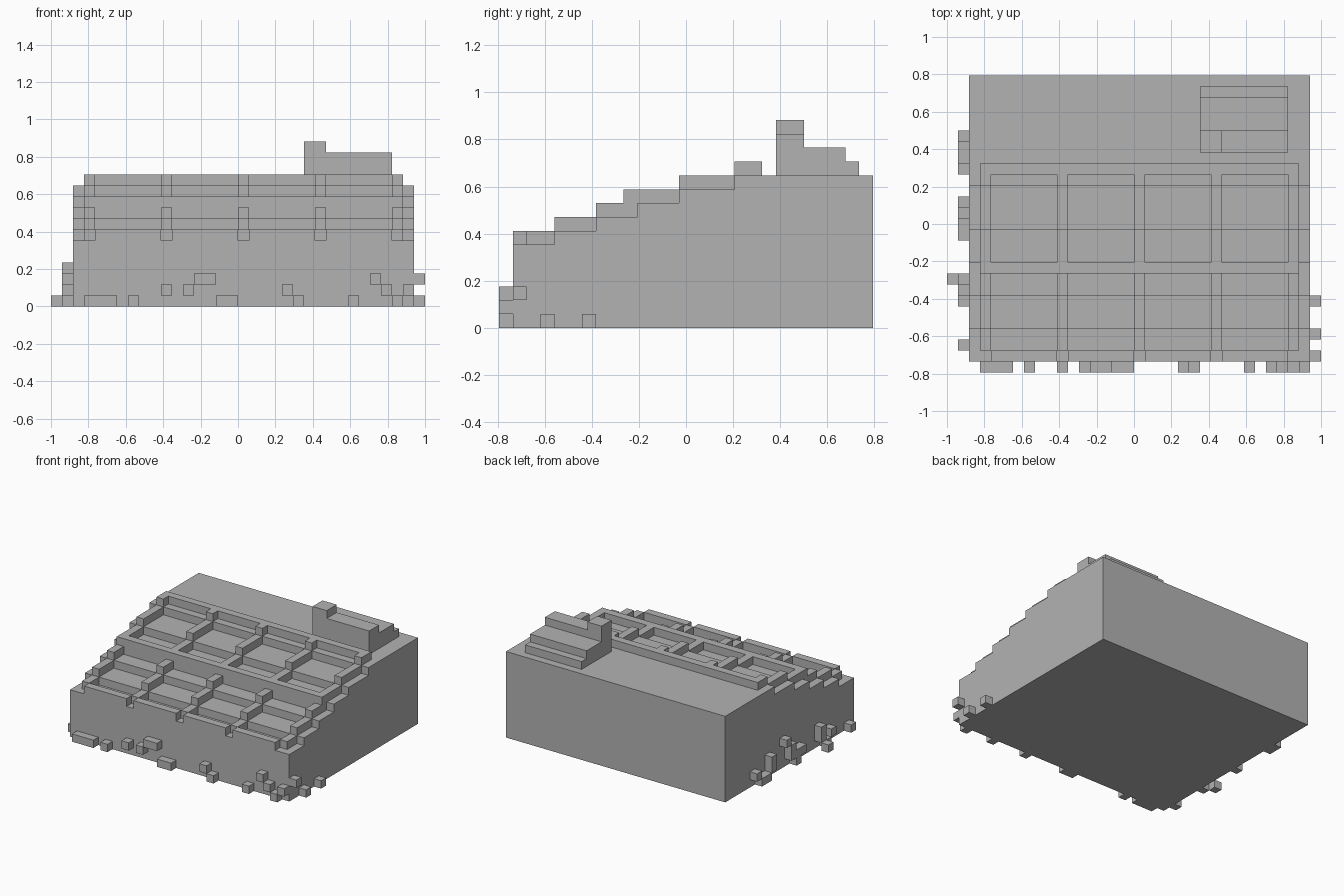
import bpy
import bmesh
from mathutils import Vector

U = 2 / 34                       # one block
ORIGIN = Vector((-1, -13.5 * U, 0))

if "Cube" in bpy.data.objects:
    bpy.data.objects.remove(bpy.data.objects["Cube"], do_unlink=True)

grey = bpy.data.materials.new("plain_grey")
grey.use_nodes = True
grey.diffuse_color = (0.45, 0.45, 0.45, 1)
grey.node_tree.nodes["Principled BSDF"].inputs["Base Color"].default_value = (0.45, 0.45, 0.45, 1)


def finish(name, bm):
    bmesh.ops.recalc_face_normals(bm, faces=bm.faces)
    for v in bm.verts:
        v.co = v.co * U + ORIGIN
    mesh = bpy.data.meshes.new(name)
    bm.to_mesh(mesh)
    bm.free()
    mesh.materials.append(grey)
    obj = bpy.data.objects.new(name, mesh)
    bpy.context.collection.objects.link(obj)
    return obj


def add_steps(bm, x0, x1, bottom, steps):
    """Extrude a stair profile along x; steps are (start, end, height)."""
    pts = [(steps[0][0], bottom)]
    for a, b, h in steps:
        pts += [(a, h), (b, h)]
    pts.append((steps[-1][1], bottom))
    face = bm.faces.new([bm.verts.new((x0, y, z)) for y, z in pts])
    out = bmesh.ops.extrude_face_region(bm, geom=[face])
    moved = [g for g in out["geom"] if isinstance(g, bmesh.types.BMVert)]
    bmesh.ops.translate(bm, verts=moved, vec=(x1 - x0, 0, 0))


def add_box(bm, x0, x1, y0, y1, z0, z1):
    add_steps(bm, x0, x1, z0, [(y0, y1, z1)])


# Stepped main body
bm = bmesh.new()
add_steps(bm, 2, 33, 0, [(1, 4, 6), (4, 7, 7), (7, 10, 8),
                         (10, 13, 9), (13, 17, 10), (17, 27, 11)])
finish("stepped_body", bm)

# Sloping frame bars, one block above the body
POSTS = range(3, 32, 7)
bm = bmesh.new()
for x in POSTS:
    add_steps(bm, x, x + 1, 5, [(2, 4, 7), (4, 7, 8), (7, 9, 9),
                                (9, 13, 10), (13, 17, 11), (17, 19, 12)])
finish("frame_bars", bm)

# Cross rails between the bars: front lip, middle, top
for name, y, z0, z1 in (("front_lip", 1, 6, 7), ("middle_rail", 9, 8, 10), ("top_rail", 18, 11, 12)):
    bm = bmesh.new()
    for x in list(POSTS)[:-1]:
        add_box(bm, x + 1, x + 7, y, y + 1, z0, z1)
    finish(name, bm)

# Stepped block on the roof with a taller corner
bm = bmesh.new()
add_steps(bm, 23, 31, 11, [(20, 22, 14), (22, 25, 13), (25, 26, 12)])
add_box(bm, 23, 25, 20, 22, 14, 15)
finish("roof_block", bm)

# Small blocks along the front: start, end, level
bm = bmesh.new()
for x0, x1, z in ((3, 6, 0), (7, 8, 0), (10, 11, 1), (12, 13, 1), (13, 15, 2), (15, 17, 0),
                  (21, 22, 1), (22, 23, 0), (27, 28, 0), (29, 30, 2), (30, 31, 1),
                  (31, 32, 0), (32, 33, 1)):
    add_box(bm, x0, x1, 0, 1, z, z + 1)
finish("front_pebbles", bm)

# Small blocks on the +x side
bm = bmesh.new()
for y, z in ((1, 2), (3, 0), (6, 0)):
    add_box(bm, 33, 34, y, y + 1, z, z + 1)
finish("left_pebbles", bm)

# Small blocks on the -x side: position, bottom, top
bm = bmesh.new()
for y, z0, z1 in ((2, 0, 1), (6, 1, 2), (7, 0, 1), (8, 1, 3), (12, 1, 2), (13, 0, 2),
                  (14, 1, 3), (15, 3, 4), (18, 1, 3), (19, 0, 1), (20, 0, 1), (21, 1, 2)):
    add_box(bm, 1, 2, y, y + 1, z0, z1)
add_box(bm, 0, 1, 8, 9, 0, 1)
finish("right_pebbles", bm)
